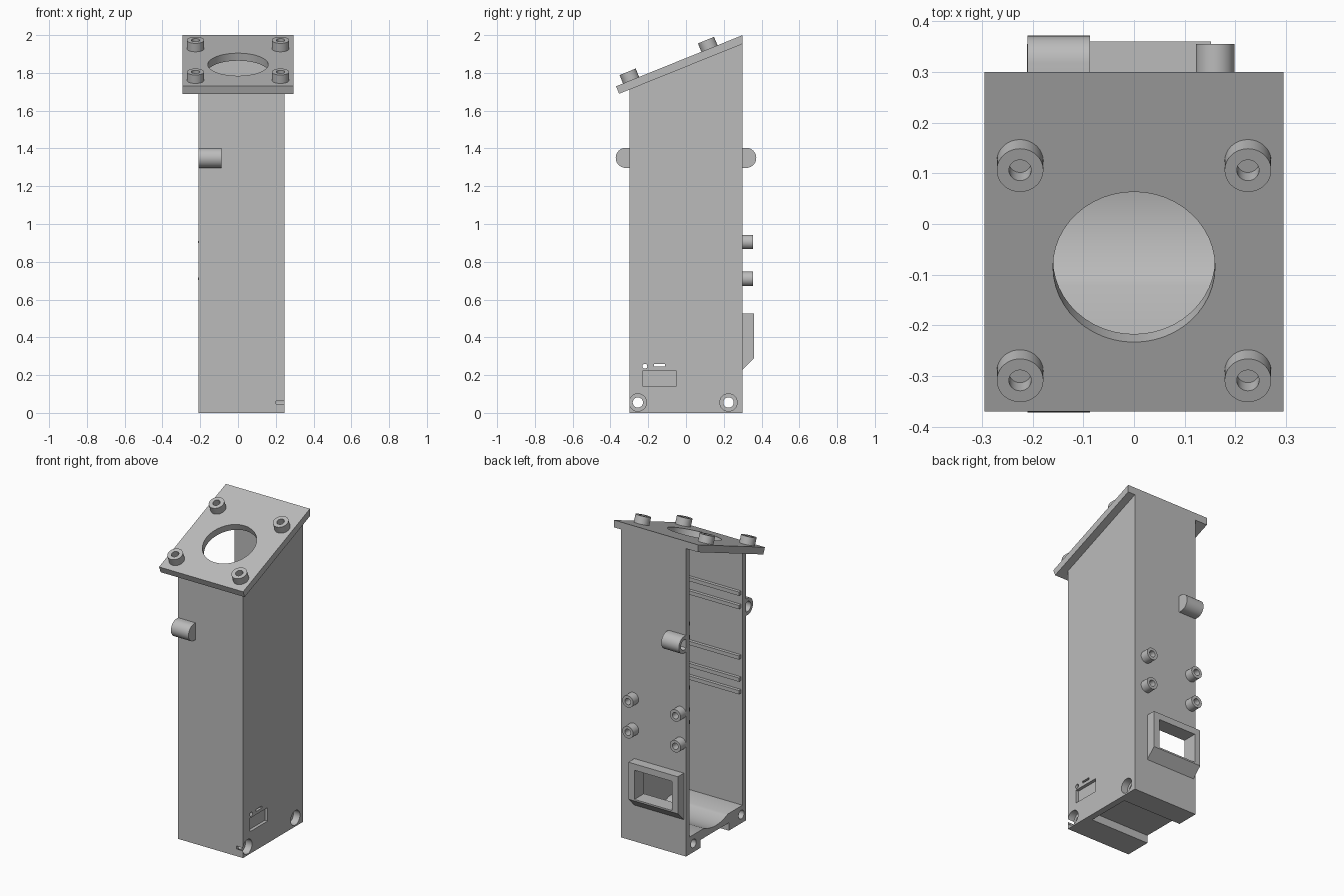
import bpy, bmesh, math
from mathutils import Matrix, Vector

if "Cube" in bpy.data.objects:
    bpy.data.objects.remove(bpy.data.objects["Cube"])

GREY = bpy.data.materials.new("grey_plastic")
GREY.use_nodes = True
COLOUR = (0.5, 0.5, 0.5, 1)
GREY.diffuse_color = COLOUR
GREY.node_tree.nodes["Principled BSDF"].inputs["Base Color"].default_value = COLOUR

X0, X1, Y, WALL = -0.21, 0.245, 0.3, 0.035
XIN = X1 - 0.04
SLOPE = math.radians(22)
NORMAL = Vector((0, -math.sin(SLOPE), math.cos(SLOPE)))


def finish(name, bm):
    bmesh.ops.recalc_face_normals(bm, faces=bm.faces)
    mesh = bpy.data.meshes.new(name)
    bm.to_mesh(mesh)
    bm.free()
    mesh.materials.append(GREY)
    ob = bpy.data.objects.new(name, mesh)
    bpy.context.collection.objects.link(ob)
    return ob


def prism(name, profile, xa, xb):
    """Extrude a (y, z) outline along x."""
    bm = bmesh.new()
    face = bm.faces.new([bm.verts.new((xa, y, z)) for y, z in profile])
    new = bmesh.ops.extrude_face_region(bm, geom=[face])["geom"]
    verts = [v for v in new if isinstance(v, bmesh.types.BMVert)]
    bmesh.ops.translate(bm, verts=verts, vec=(xb - xa, 0, 0))
    return finish(name, bm)


def box(name, xa, xb, ya, yb, za, zb):
    return prism(name, [(ya, za), (yb, za), (yb, zb), (ya, zb)], xa, xb)


def cylinder(name, start, axis, length, radius):
    axis = Vector(axis).normalized()
    bm = bmesh.new()
    centre = Vector(start) + axis * length / 2
    turn = Vector((0, 0, 1)).rotation_difference(axis).to_matrix().to_4x4()
    bmesh.ops.create_cone(bm, cap_ends=True, segments=48, radius1=radius, radius2=radius,
                          depth=length, matrix=Matrix.Translation(centre) @ turn)
    return finish(name, bm)


def cut(ob, *cutters):
    for cutter in cutters:
        cutter.hide_render = True
        mod = ob.modifiers.new("cut", "BOOLEAN")
        mod.operation, mod.solver, mod.object = "DIFFERENCE", "EXACT", cutter
        bpy.context.view_layer.objects.active = ob
        bpy.ops.object.modifier_apply(modifier=mod.name)
        bpy.data.objects.remove(cutter)
    return ob


def tube(name, start, axis, length, radius, bore):
    axis = Vector(axis)
    ob = cylinder(name, start, axis, length, radius)
    return cut(ob, cylinder("bore", Vector(start) + axis * 0.005, axis, length, bore))


def top_z(y):
    return 2 - (Y - y) * math.tan(SLOPE)


THICK = 0.043
DROP = THICK / math.cos(SLOPE)

# Housing with slanted top, open on one side, with a troughed floor
housing = prism("housing", [(-Y, 0), (Y, 0), (Y, top_z(Y) - DROP), (-Y, top_z(-Y) - DROP)], X0, X1)
inner = Y - WALL
R, HALF, FLOOR = 0.28, 0.12, 0.11
rise = math.sqrt(R * R - HALF * HALF)
span = math.asin(HALF / R)
trough = [(R * math.sin(a), FLOOR + rise - R * math.cos(a))
          for a in [span * (i / 8 - 1) for i in range(17)]]
cavity = [(-inner, FLOOR)] + trough + [(inner, FLOOR), (inner, 2.2), (-inner, 2.2)]
cut(housing, prism("cavity", cavity, X0 - 0.1, XIN),
    box("under_channel", X0 - 0.1, XIN, -0.13, 0.157, -0.1, 0.05))

# Screw holes through the base, counterbored on the closed side
for y in (-0.255, 0.225):
    cut(housing, cylinder("hole", (-0.4, y, 0.055), (1, 0, 0), 1, 0.027),
        cylinder("counterbore", (0.2, y, 0.055), (1, 0, 0), 0.2, 0.046))

# Connector recess, slot, pin hole and rear window
cut(housing, box("recess", X1 - 0.02, 0.4, -0.228, -0.052, 0.14, 0.225),
    box("slot", 0.1, 0.4, -0.17, -0.11, 0.245, 0.258),
    cylinder("pin_hole", (0.1, -0.218, 0.247), (1, 0, 0), 0.3, 0.013),
    box("window", -0.155, 0.11, 0.2, 0.5, 0.3, 0.485))

# Sloping top plate with a round opening
e = Vector((0, math.cos(SLOPE), math.sin(SLOPE)))
front = Vector((0, -0.37, top_z(-0.37)))
under = front - NORMAL * THICK
plate = prism("top_plate", [(Y, 2), front.yz, under.yz, (Y, 2 - DROP)], -0.295, 0.295)
centre = Vector((0, -0.085, top_z(-0.085)))
cut(plate, cylinder("opening", centre - NORMAL * 0.1, NORMAL, 0.2, 0.16))

# Bosses on the top plate
for x in (-0.225, 0.225):
    for y in (-0.291, 0.124):
        tube("plate_boss", (x, y, top_z(y)), NORMAL, 0.048, 0.046, 0.022)

# Bosses on the back
for x in (-0.173, 0.16):
    for z in (0.71, 0.905):
        tube("back_boss", (x, Y, z), (0, 1, 0), 0.055, 0.038, 0.02)

# Rear window frame with a bevelled lower edge
frame = prism("window_frame", [(Y, 0.23), (0.36, 0.29), (0.36, 0.525), (Y, 0.525)], -0.195, 0.152)
cut(frame, box("frame_gap", -0.155, 0.11, 0.2, 0.5, 0.3, 0.485))

# Hinge lugs and inner guide rails on the front and back walls
for side, word in ((-1, "front"), (1, "back")):
    r = 0.053
    arc = [(side * (0.319 + r * math.cos(t)), 1.35 + r * math.sin(t))
           for t in [math.pi * (i / 20 - 0.5) for i in range(21)]]
    outline = [(side * Y, 1.35 - r)] + arc + [(side * Y, 1.35 + r)]
    lug = prism(word + "_hinge_lug", outline, X0, -0.087)
    cut(lug, cylinder("pivot", (X0 - 0.1, side * 0.319, 1.35), (1, 0, 0), 0.2, 0.032))
    for z in (0.83, 0.91, 1.05, 1.37, 1.455):
        ends = sorted((side * (inner - 0.02), side * inner))
        box(word + "_guide_rail", X0 + 0.01, XIN, *ends, z - 0.012, z + 0.012)

# Smooth the round parts, keep corners crisp
bpy.ops.object.select_all(action="DESELECT")
for ob in bpy.context.collection.objects:
    if ob.type == "MESH" and GREY.name in ob.data.materials:
        ob.select_set(True)
        bpy.context.view_layer.objects.active = ob
bpy.ops.object.shade_smooth_by_angle(angle=math.radians(30))
